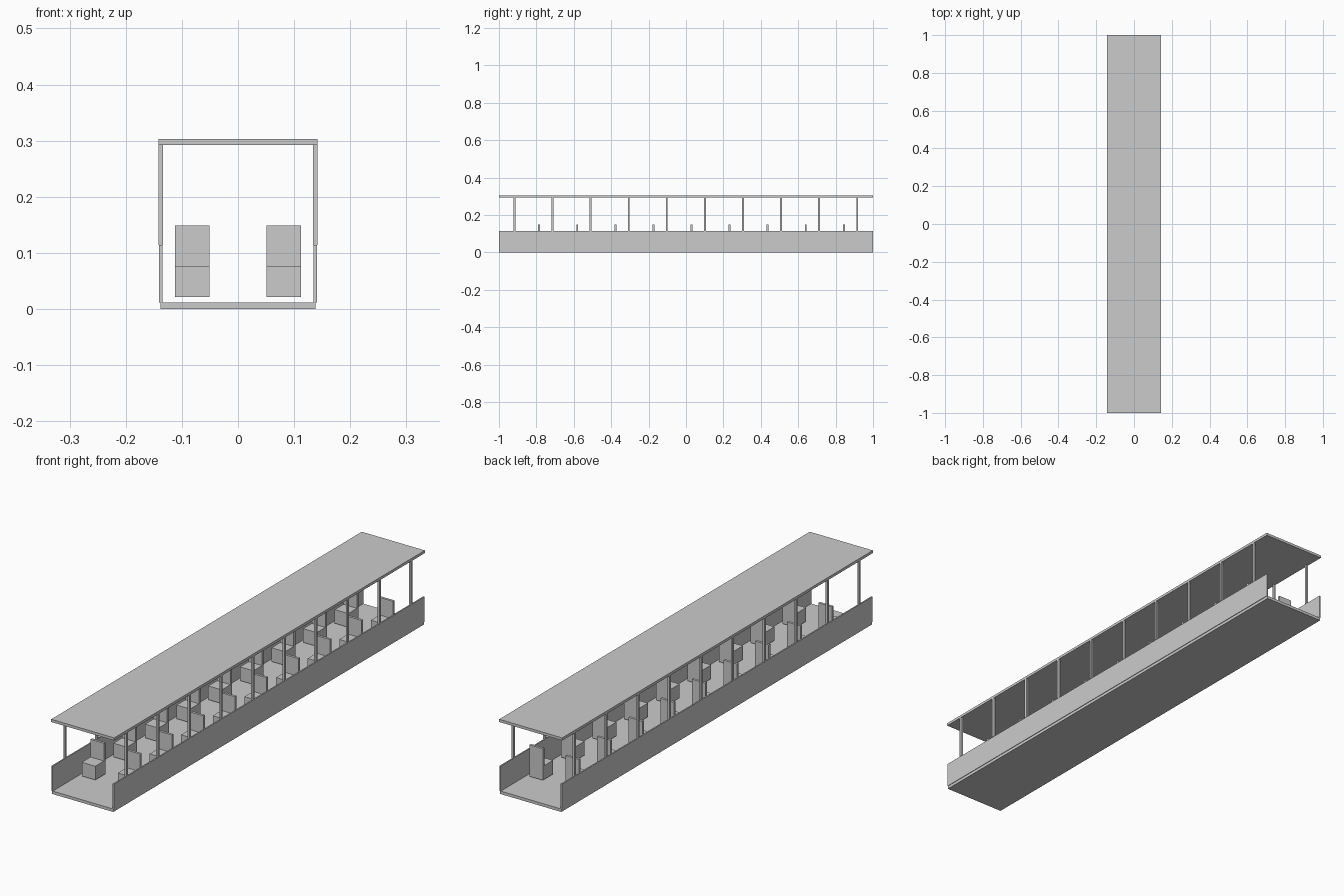
import bpy

if "Cube" in bpy.data.objects:
    bpy.data.objects.remove(bpy.data.objects["Cube"])


def box(name, x, y, z):
    """Box from (min, max) ranges on each axis."""
    lo, hi = zip(x, y, z)
    bpy.ops.mesh.primitive_cube_add(size=1, location=[(a + b) / 2 for a, b in zip(lo, hi)])
    ob = bpy.context.object
    ob.name = name
    ob.scale = [b - a for a, b in zip(lo, hi)]
    bpy.ops.object.transform_apply(location=True, rotation=True, scale=True)
    return ob


def mirror_x(ob):
    """Copy the part to the other side of the carriage."""
    ob.modifiers.new("mirror", 'MIRROR').use_axis[0] = True


def repeat_y(ob, count, step):
    """Repeat the part along the carriage."""
    arr = ob.modifiers.new("row", 'ARRAY')
    arr.count = count
    arr.use_relative_offset = False
    arr.use_constant_offset = True
    arr.constant_offset_displace = (0, step, 0)


STEP = 0.2036

# Floor and roof slabs
box("floor", (-0.138, 0.138), (-1, 1), (0, 0.012))
box("roof", (-0.142, 0.142), (-1, 1), (0.292, 0.303))

# Low side walls
mirror_x(box("side_wall", (0.135, 0.1405), (-1, 1), (0.012, 0.114)))

# Roof posts
post = box("roof_post", (0.1335, 0.142), (-0.922, -0.912), (0.114, 0.292))
repeat_y(post, 10, STEP)
mirror_x(post)

# Seats face the front, two per row
base = box("seat_base", (0.051, 0.112), (-0.846, -0.786), (0.021, 0.077))
back = box("seat_back", (0.051, 0.112), (-0.790, -0.780), (0.021, 0.149))
for part in (base, back):
    repeat_y(part, 9, STEP)
    mirror_x(part)
